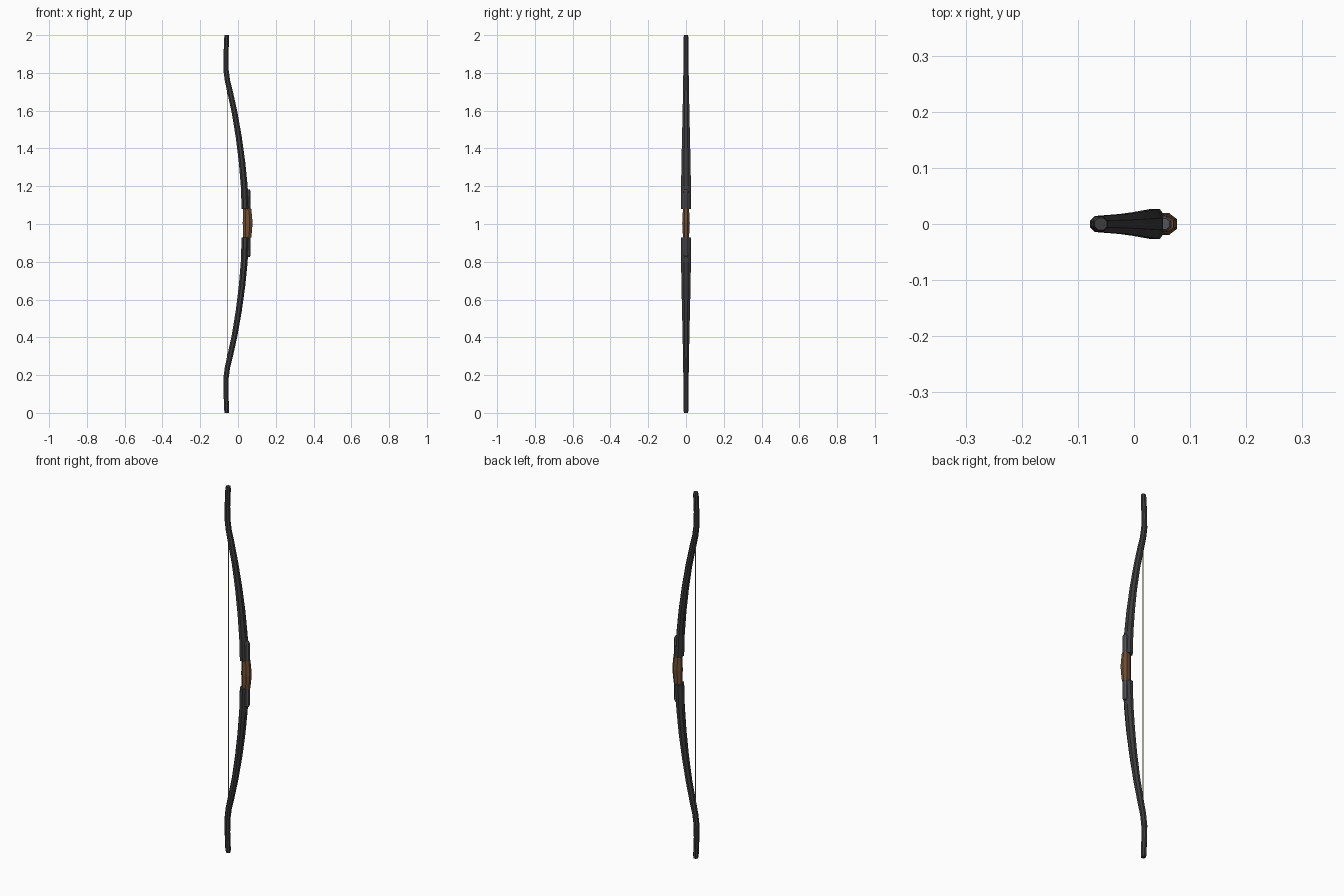
import bpy, bmesh, math
from mathutils import Vector

if "Cube" in bpy.data.objects:
    bpy.data.objects.remove(bpy.data.objects["Cube"])


def material(name, rgb):
    m = bpy.data.materials.new(name)
    m.diffuse_color = (*rgb, 1)
    m.use_nodes = True
    m.node_tree.nodes["Principled BSDF"].inputs["Base Color"].default_value = m.diffuse_color
    return m


DARK = material("dark_wood", (0.045, 0.045, 0.048))
GREY = material("riser_grey", (0.09, 0.09, 0.1))
LEATHER = material("leather", (0.16, 0.075, 0.035))
CORD = material("cord", (0.35, 0.33, 0.22))


def loft(name, stations, mat, sides=8):
    """Loft polygon sections along stations of (x, z, half_depth, half_width)."""
    bm = bmesh.new()
    rings = []
    k = 1 / math.cos(math.pi / sides)
    for i, (x, z, d, w) in enumerate(stations):
        a = stations[max(i - 1, 0)]
        b = stations[min(i + 1, len(stations) - 1)]
        t = Vector((b[0] - a[0], 0, b[1] - a[1])).normalized()
        if i in (0, len(stations) - 1):
            t = Vector((0, 0, 1 if t.z > 0 else -1))
        n = Vector((abs(t.z), 0, -t.x if t.z > 0 else t.x))
        ring = []
        for s in range(sides):
            ang = 2 * math.pi * (s + 0.5) / sides
            p = Vector((x, 0, z)) + n * (d * k * math.cos(ang))
            p.y = w * k * math.sin(ang)
            ring.append(bm.verts.new(p))
        rings.append(ring)
    for r0, r1 in zip(rings, rings[1:]):
        for s in range(sides):
            e = (s + 1) % sides
            bm.faces.new((r0[s], r0[e], r1[e], r1[s]))
    bm.faces.new(rings[0])
    bm.faces.new(rings[-1])
    bmesh.ops.recalc_face_normals(bm, faces=bm.faces)
    me = bpy.data.meshes.new(name)
    bm.to_mesh(me)
    bm.free()
    me.materials.append(mat)
    ob = bpy.data.objects.new(name, me)
    bpy.context.collection.objects.link(ob)
    return ob


# Recurved limbs, mirrored about mid height
limb = [
    (0.038, 1.08, 0.019, 0.027),
    (0.033, 1.20, 0.018, 0.026),
    (0.021, 1.33, 0.017, 0.024),
    (0.004, 1.46, 0.016, 0.021),
    (-0.018, 1.59, 0.015, 0.018),
    (-0.042, 1.70, 0.015, 0.016),
    (-0.056, 1.76, 0.014, 0.015),
    (-0.064, 1.82, 0.014, 0.014),
    (-0.064, 1.89, 0.013, 0.014),
    (-0.060, 1.985, 0.013, 0.013),
    (-0.059, 2.0, 0.011, 0.011),
]
loft("upper_limb", limb, DARK)
loft("lower_limb", [(x, 2 - z + (0.008 if i == 0 else 0), d, w)
                    for i, (x, z, d, w) in enumerate(limb)], DARK)

# Riser bar running behind the grip, with chamfered ends
loft("riser", [
    (0.053, 0.825, 0.010, 0.010),
    (0.053, 0.835, 0.014, 0.014),
    (0.053, 1.173, 0.014, 0.014),
    (0.053, 1.183, 0.010, 0.010),
], GREY)

# Leather grip, swelling at the middle
loft("grip", [
    (0.048, 0.928, 0.022, 0.016),
    (0.050, 0.965, 0.024, 0.018),
    (0.051, 1.005, 0.026, 0.020),
    (0.050, 1.045, 0.024, 0.018),
    (0.048, 1.082, 0.022, 0.016),
], LEATHER)

# Bowstring
loft("string", [(-0.057, 0.2, 0.002, 0.002), (-0.057, 1.8, 0.002, 0.002)], CORD, 6)
